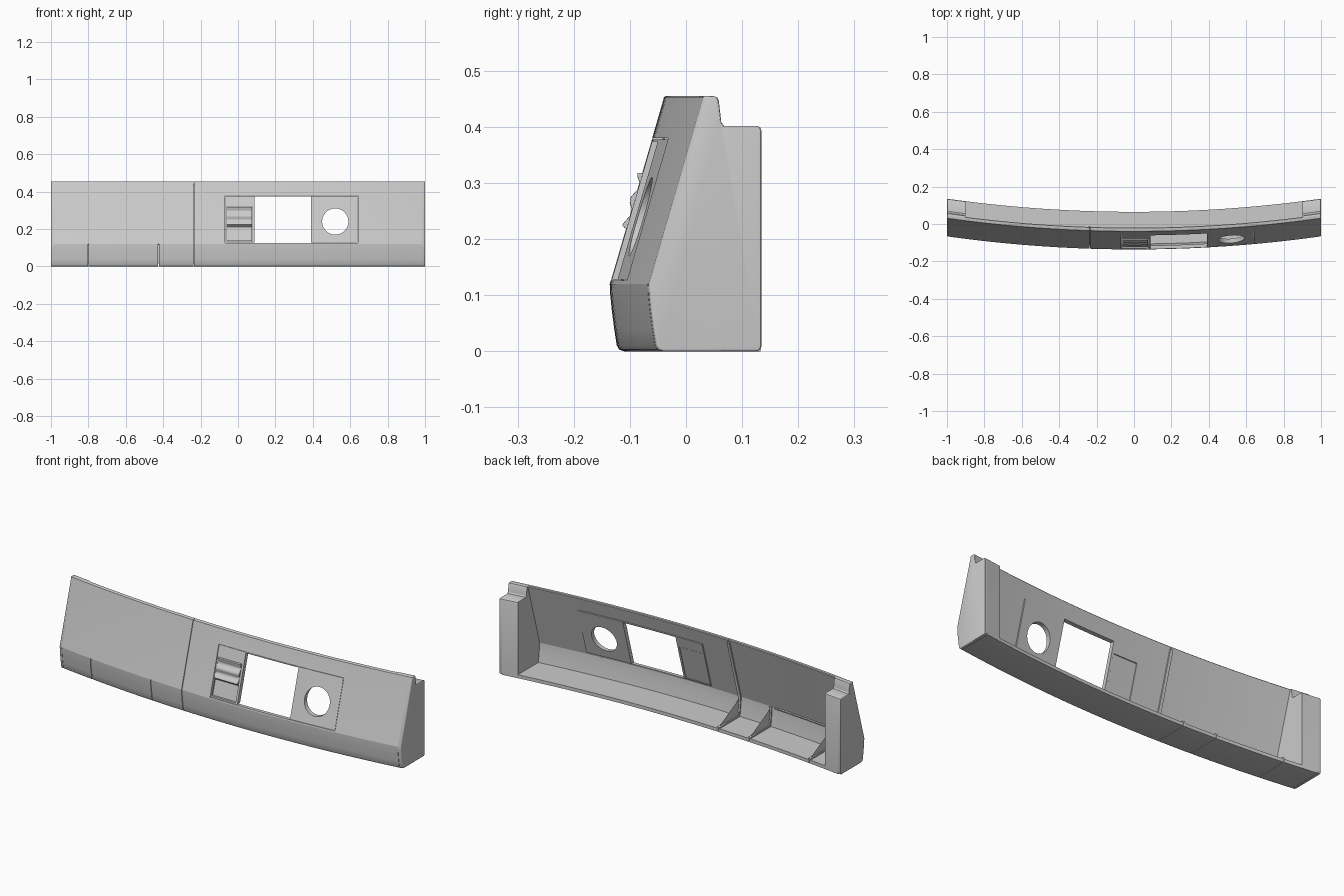
import bpy, bmesh, math
from mathutils import Vector

if "Cube" in bpy.data.objects:
    bpy.data.objects.remove(bpy.data.objects["Cube"])

SAG = 0.07            # how far the middle bows towards the front


def bow(x):
    return SAG * (x * x - 1)


def sweep(name, profile, x0, x1, round_end=0):
    """Carry a closed (y, z) profile along the bowed path from x0 to x1."""
    n = max(1, round(abs(x1 - x0) / 0.04))
    bm = bmesh.new()
    rings = []
    for i in range(n + 1):
        x = x0 + (x1 - x0) * i / n
        rings.append([bm.verts.new((x, y + bow(x), z)) for y, z in profile])
    m = len(profile)
    for a, b in zip(rings, rings[1:]):
        for j in range(m):
            k = (j + 1) % m
            bm.faces.new((a[j], a[k], b[k], b[j]))
    bm.faces.new(rings[0])
    last = bm.faces.new(rings[-1])
    bmesh.ops.recalc_face_normals(bm, faces=bm.faces)
    if round_end:
        bmesh.ops.bevel(bm, geom=list(last.edges), offset=round_end, segments=3,
                        profile=0.5, affect='EDGES', clamp_overlap=True)
    me = bpy.data.meshes.new(name)
    bm.to_mesh(me)
    bm.free()
    ob = bpy.data.objects.new(name, me)
    bpy.context.collection.objects.link(ob)
    return ob


def offset(path, d):
    """Shift an open path sideways, towards the inside of the shell."""
    pts = [Vector(p) for p in path]
    out = []
    for i, p in enumerate(pts):
        dirs = []
        if i > 0:
            dirs.append((p - pts[i - 1]).normalized())
        if i < len(pts) - 1:
            dirs.append((pts[i + 1] - p).normalized())
        ns = [Vector((t.y, -t.x)) for t in dirs]
        nrm = sum(ns, Vector((0, 0))).normalized()
        out.append(tuple(p + nrm * d / nrm.dot(ns[0])))
    return out


def ribbon(a, b, first, last):
    return offset(path, a)[first:last] + offset(path, b)[first:last][::-1]


def cut(ob, cutter):
    m = ob.modifiers.new("cut", 'BOOLEAN')
    m.operation, m.solver, m.object = 'DIFFERENCE', 'EXACT', cutter
    bpy.context.view_layer.objects.active = ob
    bpy.ops.object.modifier_apply(modifier=m.name)
    bpy.data.objects.remove(cutter)


def box_cutter(x0, x1, z0, z1):
    bpy.ops.mesh.primitive_cube_add(size=1, location=((x0 + x1) / 2, -0.08, (z0 + z1) / 2))
    c = bpy.context.object
    c.scale = (x1 - x0, 0.4, z1 - z0)
    c.hide_render = True
    bpy.context.view_layer.update()
    return c


def slope(z):
    return -0.066 + (z - 0.12) * 0.291


# Outer section: floor, curved nose, sloping face
path = [(0.135, 0), (-0.04, 0), (-0.049, 0.003), (-0.0535, 0.011), (-0.058, 0.04),
        (-0.0625, 0.075), (-0.065, 0.1), (-0.066, 0.12), (slope(0.447), 0.447)]
T = 0.018
LOW = (0, 8)
inner = offset(path, T)
G = 0.0015

# Lower trim in separate lengths
seams = [-0.985, -0.8, -0.425, -0.237, 0.985]
for i, (a, b) in enumerate(zip(seams, seams[1:])):
    sweep(f"lower_trim_{i}", ribbon(0, T, *LOW), a + G, b - G)

# Sloping face panels with a rounded top lip
face = [path[7], path[8], (0.0305, 0.453), (0.034, 0.455), (0.048, 0.455),
        (0.0505, 0.452), inner[7]]
sweep("left_face", face, -0.985, seams[3] - G)
right_face = sweep("right_face", face, seams[3] + G, 0.985)
cut(right_face, box_cutter(-0.07, 0.642, 0.126, 0.38))

# Joining ribs behind the seams
sweep("tall_rib", ribbon(T, T + 0.007, 0, 9), seams[3] - 0.008, seams[3] + 0.008)
for x in (seams[1], seams[2]):
    sweep("low_rib", ribbon(T, T + 0.007, *LOW), x - 0.007, x + 0.007)
iy = inner[7][0]
sweep("hinge_strip", [(iy - 0.004, 0.112), (iy + 0.006, 0.112), (iy + 0.008, 0.12),
                      (iy, 0.122)], -0.79, -0.45)

# Instrument plate with window, round hole and control pocket
zs = (0.128, 0.378)
plate = sweep("instrument_plate", [(slope(z) + 0.001, z) for z in zs]
              + [(slope(z) + 0.024, z) for z in zs[::-1]], -0.068, 0.64)
cut(plate, box_cutter(0.088, 0.39, 0.12, 0.374))
bpy.ops.mesh.primitive_cylinder_add(vertices=64, radius=0.07, depth=0.5,
                                    location=(0.52, -0.08, 0.24),
                                    rotation=(math.pi / 2, 0, 0))
hole = bpy.context.object
hole.hide_render = True
bpy.context.view_layer.update()
cut(plate, hole)
cut(plate, box_cutter(-0.063, 0.077, 0.134, 0.32))

# Control block: recessed lower pocket and wavy upper part
waves = [(0.224 + 0.094 * i / 16, -0.003 - 0.005 * math.cos(4 * math.pi * i / 16))
         for i in range(17)]
front = [(0.136, 0.008), (0.212, 0.008), (0.218, 0.001)] + waves
sweep("control_block", [(slope(z) + d, z) for z, d in front]
      + [(slope(0.318) + 0.022, 0.318), (slope(0.136) + 0.022, 0.136)], -0.0615, 0.0755)

# End caps: outer plate plus the post behind the face
back = [(0.048, 0.455), (0.056, 0.453), (0.059, 0.447), (0.0635, 0.408), (0.068, 0.402),
        (0.127, 0.402), (0.133, 0.399), (0.135, 0.393)]
for s, side in ((-1, "left"), (1, "right")):
    plate_profile = path[1:] + [(0.0305, 0.453), (0.034, 0.455)] + back + \
        [(0.135, 0.009), (0.133, 0.003), (0.127, 0)]
    sweep(f"{side}_end_plate", plate_profile, s * 0.985, s, round_end=0.004)
    core = offset(path, 0.01)
    sweep(f"{side}_post", core[1:8] + [(0.04, 0.445), (0.042, 0.455)] + back + [(0.135, 0.01)],
          s * 0.9, s * 0.985)

# Smooth the curves, keep hard edges
bpy.ops.object.select_all(action='DESELECT')
for ob in bpy.context.scene.objects:
    ob.select_set(True)
    bpy.context.view_layer.objects.active = ob
bpy.ops.object.shade_smooth_by_angle(angle=math.radians(30))
